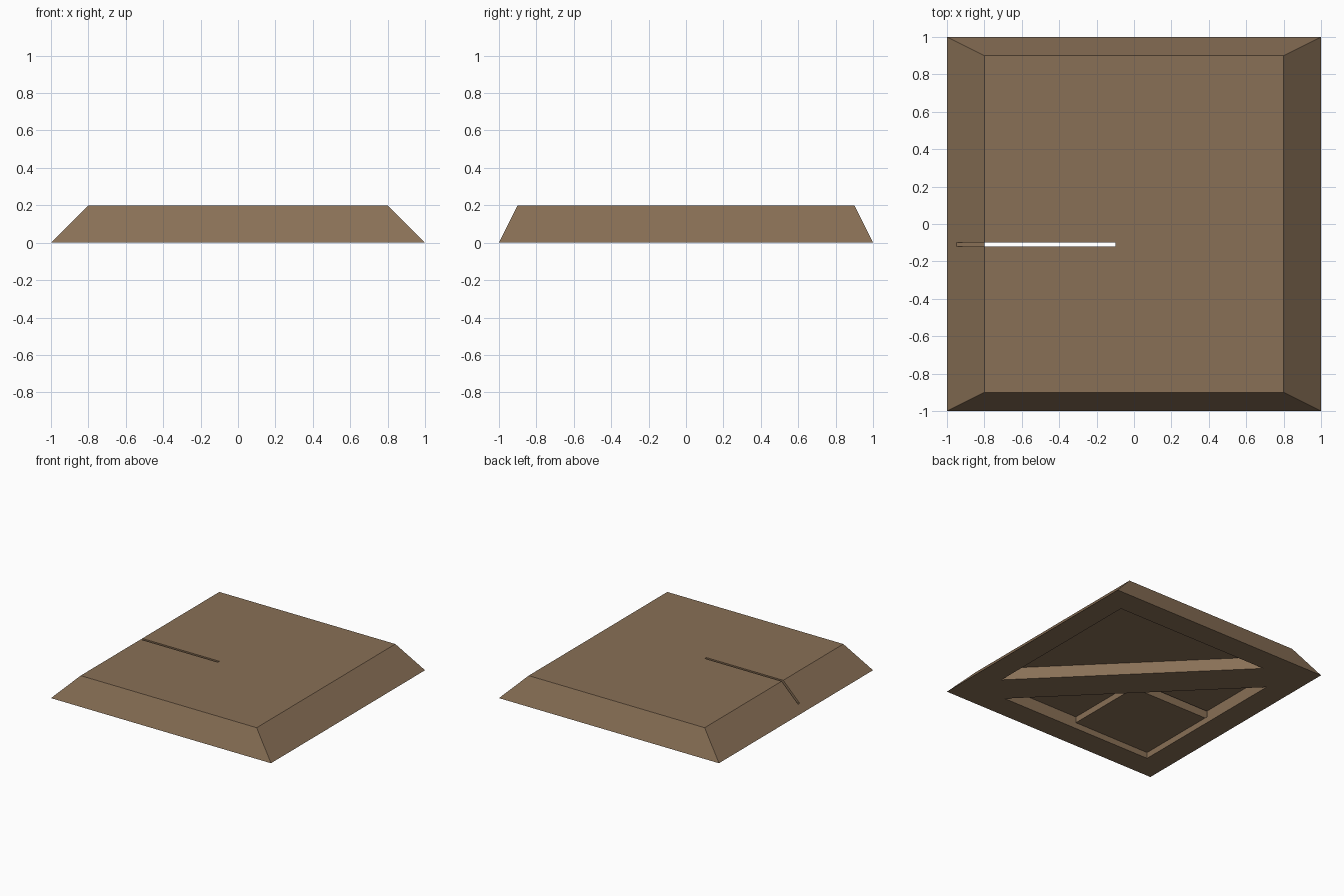
import bpy
import bmesh

if "Cube" in bpy.data.objects:
    bpy.data.objects.remove(bpy.data.objects["Cube"], do_unlink=True)

# Single brown material
brown = bpy.data.materials.new("brown")
colour = (0.25, 0.162, 0.093, 1)
brown.diffuse_color = colour
brown.use_nodes = True
brown.node_tree.nodes["Principled BSDF"].inputs["Base Color"].default_value = colour


def prism(name, outline, z0, z1, top=None):
    """Extrude an outline from z0 to z1, optionally to a different top outline."""
    bm = bmesh.new()
    low = [bm.verts.new((x, y, z0)) for x, y in outline]
    high = [bm.verts.new((x, y, z1)) for x, y in (top or outline)]
    bm.faces.new(low)
    bm.faces.new(high)
    n = len(low)
    for i in range(n):
        j = (i + 1) % n
        bm.faces.new((low[i], low[j], high[j], high[i]))
    bmesh.ops.recalc_face_normals(bm, faces=bm.faces)
    mesh = bpy.data.meshes.new(name)
    bm.to_mesh(mesh)
    bm.free()
    mesh.materials.append(brown)
    obj = bpy.data.objects.new(name, mesh)
    bpy.context.collection.objects.link(obj)
    return obj


def rect(x0, x1, y0, y1):
    return [(x0, y0), (x1, y0), (x1, y1), (x0, y1)]


def cut(target, cutter):
    """Subtract the cutter, then discard it."""
    cutter.hide_render = True
    mod = target.modifiers.new("cut", "BOOLEAN")
    mod.operation = "DIFFERENCE"
    mod.solver = "EXACT"
    mod.object = cutter
    bpy.context.view_layer.objects.active = target
    bpy.ops.object.modifier_apply(modifier=mod.name)
    bpy.data.objects.remove(cutter, do_unlink=True)


# Sloped base slab
base = prism("base", rect(-1, 1, -1, 1), 0, 0.2, rect(-0.8, 0.8, -0.9, 0.9))

# Two triangular pockets underneath, leaving a diagonal brace between them
for s in (1, -1):
    corners = [(0.8 * s, 0.8 * s), (0.8 * s, -0.6 * s), (-0.6 * s, 0.8 * s)]
    cut(base, prism("pocket_cutter", corners, -0.1, 0.1))

# Narrow slot through the top and the right slope
cut(base, prism("slot_cutter", rect(-1.2, -0.1, -0.12, -0.1), 0.05, 0.3))

# Thicker square panel in the corner of one pocket
prism("corner_panel", rect(-0.82, -0.1, -0.82, -0.12), 0.05, 0.12)
